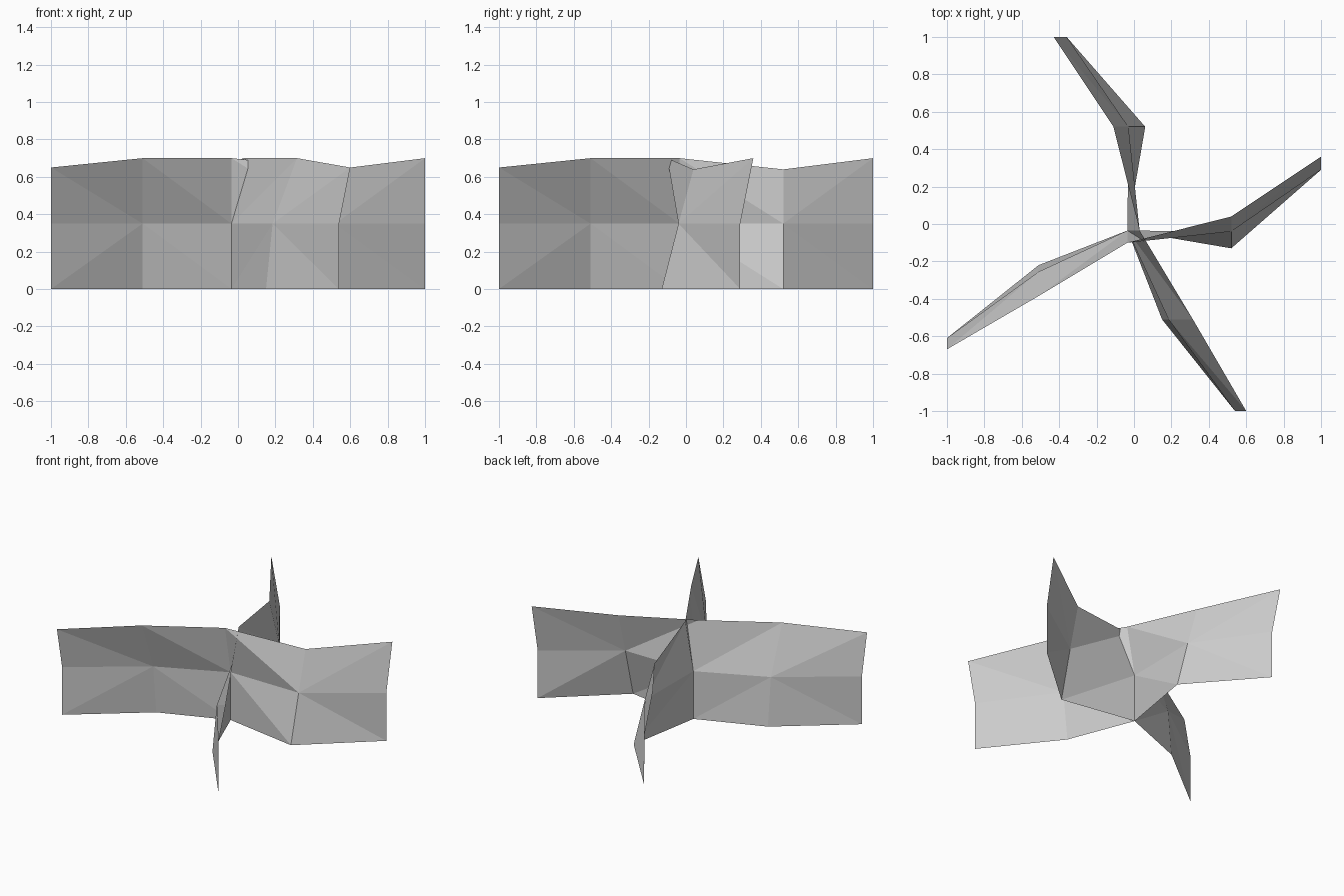
import bpy
import math
from mathutils import Matrix, Vector

if "Cube" in bpy.data.objects:
    bpy.data.objects.remove(bpy.data.objects["Cube"])

# One plain grey for every blade
grey = bpy.data.materials.new("light_grey")
grey.diffuse_color = (0.6, 0.6, 0.6, 1)
grey.use_nodes = True
grey.node_tree.nodes["Principled BSDF"].inputs["Base Color"].default_value = grey.diffuse_color

# Cross-sections of one bent strip: x, (y at bottom, middle, top), top height
STATIONS = [
    (-1.0, (-0.61, -0.61, -0.67), 0.65),
    (-0.51, (-0.22, -0.255, -0.385), 0.70),
    (-0.035, (-0.035, -0.035, -0.10), 0.70),
    (0.52, (-0.13, -0.04, 0.04), 0.64),
    (1.0, (0.29, 0.29, 0.36), 0.70),
]
# Diagonal direction of each panel (lower, upper): True runs from low inner-left up to right
RISING = [(True, False), (False, False), (False, False), (False, True)]
HUB = Vector((-0.035, -0.035, 0))


def strip(name, angle):
    """Build a folded sheet and turn it about the hub axis."""
    turn = Matrix.Translation(HUB) @ Matrix.Rotation(angle, 4, 'Z') @ Matrix.Translation(-HUB)
    verts = [turn @ Vector((x, y, z))
             for x, ys, top in STATIONS
             for y, z in zip(ys, (0, 0.35, top))]
    faces = []
    for i, pair in enumerate(RISING):
        for j, rising in enumerate(pair):
            a, b = 3 * i + j, 3 * (i + 1) + j      # left and right lower corners
            c, d = b + 1, a + 1                    # right and left upper corners
            faces += [(a, b, c), (a, c, d)] if rising else [(a, b, d), (b, c, d)]
    mesh = bpy.data.meshes.new(name)
    mesh.from_pydata(verts, [], faces)
    mesh.materials.append(grey)
    obj = bpy.data.objects.new(name, mesh)
    bpy.context.collection.objects.link(obj)
    return obj


# Two identical sheets crossing at the hub
strip("side_blades", 0)
strip("front_back_blades", math.radians(90))
